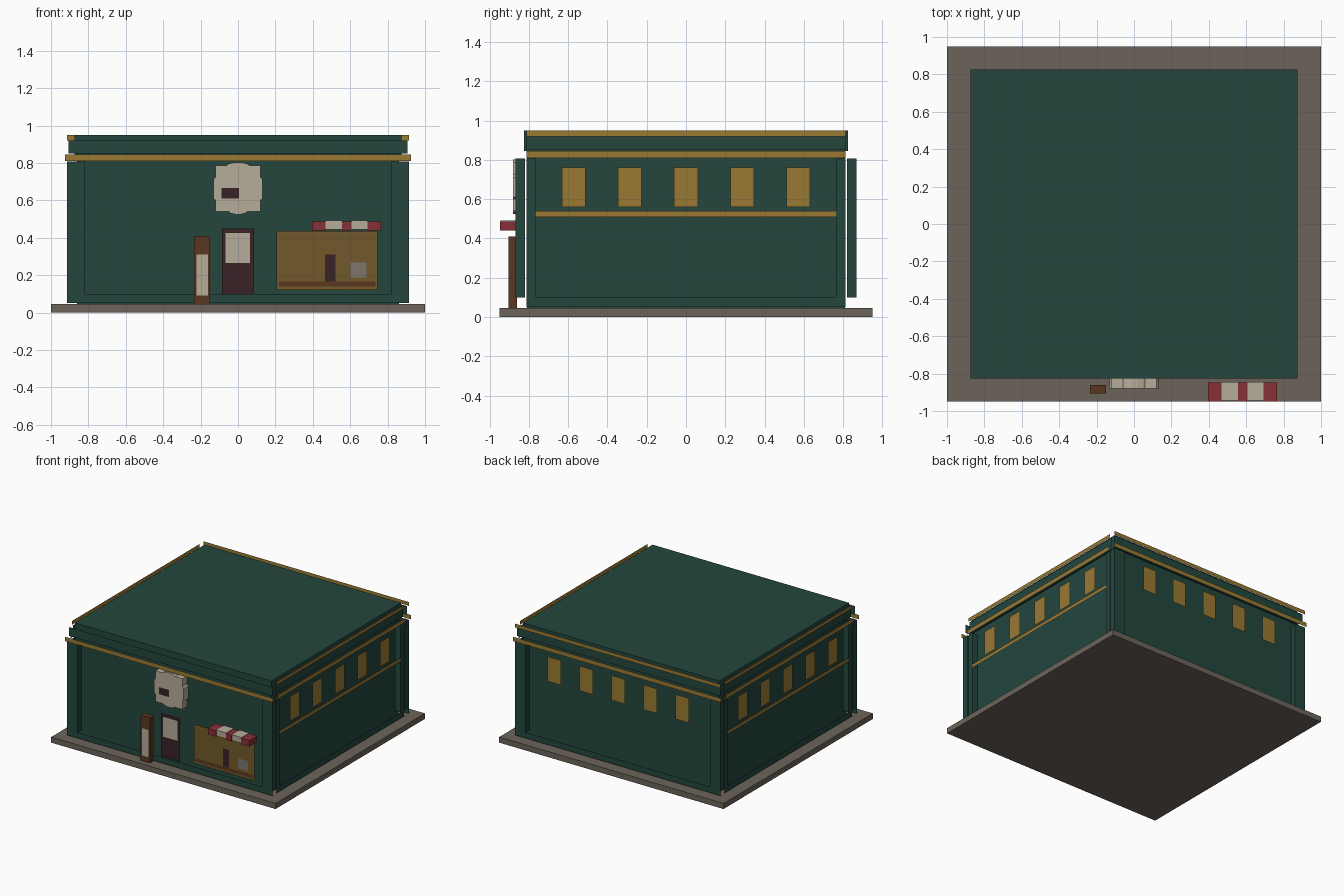
import bpy
import bmesh
from math import pi
from mathutils import Matrix

cube = bpy.data.objects.get("Cube")
if cube:
    bpy.data.objects.remove(cube, do_unlink=True)


def material(name, r, g, b):
    m = bpy.data.materials.new(name)
    m.use_nodes = True
    m.diffuse_color = (r, g, b, 1)
    m.node_tree.nodes["Principled BSDF"].inputs["Base Color"].default_value = (r, g, b, 1)
    return m


GREEN = material("dark_green", .017, .061, .048)
GOLD = material("gold", .323, .195, .034)
OCHRE = material("dark_ochre", .165, .1, .024)
STONE = material("paving_stone", .15, .127, .102)
CREAM = material("cream", .468, .423, .328)
BROWN = material("wood_brown", .102, .038, .014)
DARK = material("dark_maroon", .04, .016, .019)
RED = material("red", .242, .03, .037)
GREY = material("warm_grey", .205, .181, .15)


def finish(name, bm, mat, turn=0):
    """Turn the mesh about z in quarter turns and make it an object."""
    bm.transform(Matrix.Rotation(turn * pi / 2, 4, "Z"))
    me = bpy.data.meshes.new(name)
    bm.to_mesh(me)
    bm.free()
    me.materials.append(mat)
    ob = bpy.data.objects.new(name, me)
    bpy.context.collection.objects.link(ob)
    return ob


def box(name, mat, x, y, z, turn=0, open_ends=False):
    bm = bmesh.new()
    bmesh.ops.create_cube(bm, size=1)
    for v in bm.verts:
        v.co = [r[0] if c < 0 else r[1] for c, r in zip(v.co, (x, y, z))]
    if open_ends:
        bm.normal_update()
        ends = [f for f in bm.faces if abs(f.normal.z) > .5]
        bmesh.ops.delete(bm, geom=ends, context="FACES_ONLY")
    return finish(name, bm, mat, turn)


def panel(name, mat, x, z, out, turn=0):
    """Flat sheet facing the front at y = -out, then turned to its side."""
    bm = bmesh.new()
    corners = ((x[0], z[0]), (x[1], z[0]), (x[1], z[1]), (x[0], z[1]))
    bm.faces.new([bm.verts.new((a, -out, b)) for a, b in corners])
    return finish(name, bm, mat, turn)


def prism(name, mat, outline, y):
    bm = bmesh.new()
    face = bm.faces.new([bm.verts.new((a, y[0], b)) for a, b in outline])
    new = bmesh.ops.extrude_face_region(bm, geom=[face])["geom"]
    verts = [g for g in new if isinstance(g, bmesh.types.BMVert)]
    bmesh.ops.translate(bm, verts=verts, vec=(0, y[1] - y[0], 0))
    bmesh.ops.recalc_face_normals(bm, faces=bm.faces)
    return finish(name, bm, mat)


# Building mass
box("paving_slab", STONE, (-1, 1), (-.95, .95), (0, .045))
box("walls", GREEN, (-.86, .86), (-.81, .81), (.045, .845))
box("parapet_roof", GREEN, (-.875, .875), (-.825, .825), (.845, .95))

# Trim on each side: name, quarter turn, half width, plane distance
for side, turn, half, out in (("front", 0, .915, .868), ("left", 1, .813, .912),
                              ("back", 2, .915, .868), ("right", 3, .813, .912)):
    long_side = turn % 2 == 0
    belt = half + .01 if long_side else half
    width = .093 if long_side else .048
    for s, end in ((-1, "a"), (1, "b")):
        edges = sorted((s * half, s * (half - width)))
        box(f"{side}_pilaster_{end}", GREEN, edges, (-out, -out + .048),
            (.1, .807), turn, True)
    panel(f"{side}_base_band", GREEN, (-half, half), (.052, .1), out, turn)
    panel(f"{side}_belt", GOLD, (-belt, belt), (.81, .845), out + .01, turn)
    fascia = half - .01 if long_side else half
    panel(f"{side}_fascia", GREEN, (-fascia, fascia), (.85, .92), out - .012, turn)
    if side == "front":
        continue
    panel(f"{side}_cornice", GOLD, (-half, half), (.92, .95), out, turn)
    for i in range(-2, 3):
        c = i * .286
        panel(f"{side}_window_{i + 3}", GOLD, (c - .06, c + .06), (.56, .76), out - .006, turn)
    if not long_side:
        panel(f"{side}_sill_band", GOLD, (-.77, .77), (.51, .54), out, turn)

# Front door
panel("door", DARK, (-.085, .085), (.1, .45), .858)
panel("door_glass", CREAM, (-.067, .063), (.265, .425), .862)

# Menu stand
box("menu_stand", BROWN, (-.235, -.15), (-.905, -.86), (.045, .41))
panel("menu_sheet", CREAM, (-.222, -.16), (.09, .31), .908)

# Serving hatch
panel("hatch_panel", OCHRE, (.205, .745), (.12, .435), .853)
panel("hatch_ledge", BROWN, (.22, .735), (.14, .166), .858)
panel("hatch_post", DARK, (.465, .522), (.166, .31), .857)
panel("hatch_box", GREY, (.602, .687), (.187, .267), .857)

# Striped awning
stripes = (.395, .468, .555, .608, .692, .765)
for i, (a, b) in enumerate(zip(stripes, stripes[1:])):
    lift = .004 * (i % 2)
    box(f"awning_stripe_{i + 1}", CREAM if i % 2 else RED, (a, b),
        (-.948 + lift, -.848 + lift), (.44 + lift, .487 + lift))

# Scalloped wall plaque
half = [(.02, .803), (.05, .795), (.06, .787), (.12, .787), (.12, .725), (.132, .71),
        (.132, .61), (.12, .6), (.12, .54), (.05, .54), (.04, .532), (.015, .525)]
prism("plaque", CREAM, half + [(-a, b) for a, b in reversed(half)], (-.88, -.82))
panel("plaque_inset", DARK, (-.087, .005), (.61, .667), .884)
